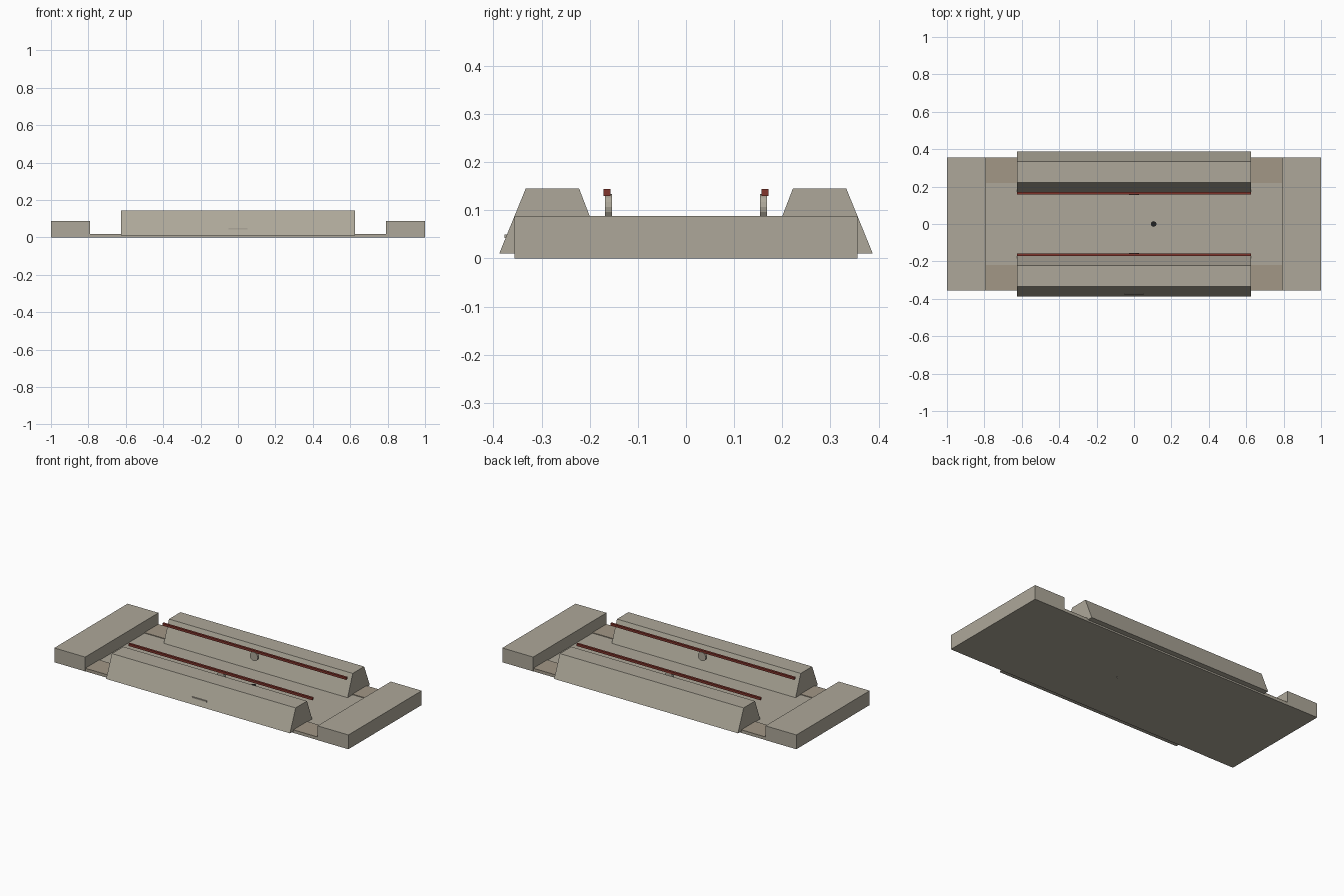
import bpy, bmesh, math
from mathutils import Matrix, Vector

if "Cube" in bpy.data.objects:
    bpy.data.objects.remove(bpy.data.objects["Cube"])


def material(name, rgb):
    m = bpy.data.materials.new(name)
    m.diffuse_color = (*rgb, 1)
    m.use_nodes = True
    m.node_tree.nodes["Principled BSDF"].inputs["Base Color"].default_value = m.diffuse_color
    return m


CONCRETE = material("concrete", (0.42, 0.39, 0.32))
WORN = material("worn_concrete", (0.36, 0.31, 0.24))
RED = material("red_paint", (0.22, 0.035, 0.025))
DARK = material("dark_metal", (0.015, 0.015, 0.015))


def finish(name, bm, mat):
    bmesh.ops.recalc_face_normals(bm, faces=bm.faces)
    me = bpy.data.meshes.new(name)
    bm.to_mesh(me)
    bm.free()
    me.materials.append(mat)
    ob = bpy.data.objects.new(name, me)
    bpy.context.collection.objects.link(ob)
    return ob


def box(name, x, y, z, mat):
    """Box from (min, max) ranges."""
    bm = bmesh.new()
    size = [r[1] - r[0] for r in (x, y, z)]
    mid = [(r[0] + r[1]) / 2 for r in (x, y, z)]
    bmesh.ops.create_cube(bm, size=1, matrix=Matrix.Translation(mid) @ Matrix.Diagonal((*size, 1)))
    return finish(name, bm, mat)


def prism(name, profile, half_length, mat):
    """Extrude a y-z profile along x."""
    bm = bmesh.new()
    face = bm.faces.new([bm.verts.new((-half_length, y, z)) for y, z in profile])
    out = bmesh.ops.extrude_face_region(bm, geom=[face])
    verts = [v for v in out["geom"] if isinstance(v, bmesh.types.BMVert)]
    bmesh.ops.translate(bm, verts=verts, vec=(2 * half_length, 0, 0))
    if not face.is_valid or len(bm.faces) < len(profile) + 2:
        bm.faces.new([v for v in bm.verts if v not in verts])
    return finish(name, bm, mat)


def disc(name, radius, depth, centre, rot, mat, sides=16):
    bm = bmesh.new()
    bmesh.ops.create_cone(bm, cap_ends=True, segments=sides, radius1=radius, radius2=radius,
                          depth=depth, matrix=Matrix.Translation(Vector(centre)) @ rot)
    return finish(name, bm, mat)


# Floor slab between the end blocks
box("floor_slab", (-0.79, 0.79), (-0.355, 0.355), (0, 0.015), CONCRETE)

# Raised blocks at both ends
for side, s in (("left", -1), ("right", 1)):
    box(f"{side}_end_block", sorted((0.79 * s, s)), (-0.356, 0.356), (0, 0.088), CONCRETE)

for side, s in (("front", -1), ("back", 1)):
    # Sloped side wall and the strip it rests on
    profile = [(0.388 * s, 0.01), (0.333 * s, 0.145), (0.222 * s, 0.145), (0.17 * s, 0.01)]
    prism(f"{side}_wall", profile, 0.625, CONCRETE)
    box(f"{side}_floor_strip", (-0.79, 0.79), sorted((0.22 * s, 0.355 * s)), (0.002, 0.019), WORN)
    # Red rail with a round knob under its middle
    box(f"{side}_rail", (-0.625, 0.625), sorted((0.157 * s, 0.171 * s)), (0.130, 0.144), RED)
    disc(f"{side}_rail_knob", 0.027, 0.014, (0, 0.161 * s, 0.107),
         Matrix.Rotation(math.pi / 2, 4, "X"), CONCRETE)

# Narrow ledge on the front wall
box("front_ledge", (-0.05, 0.05), (-0.377, -0.355), (0.042, 0.05), CONCRETE)

# Small drain plug in the floor
disc("drain_plug", 0.015, 0.02, (0.105, 0, 0.01), Matrix.Identity(4), DARK)
